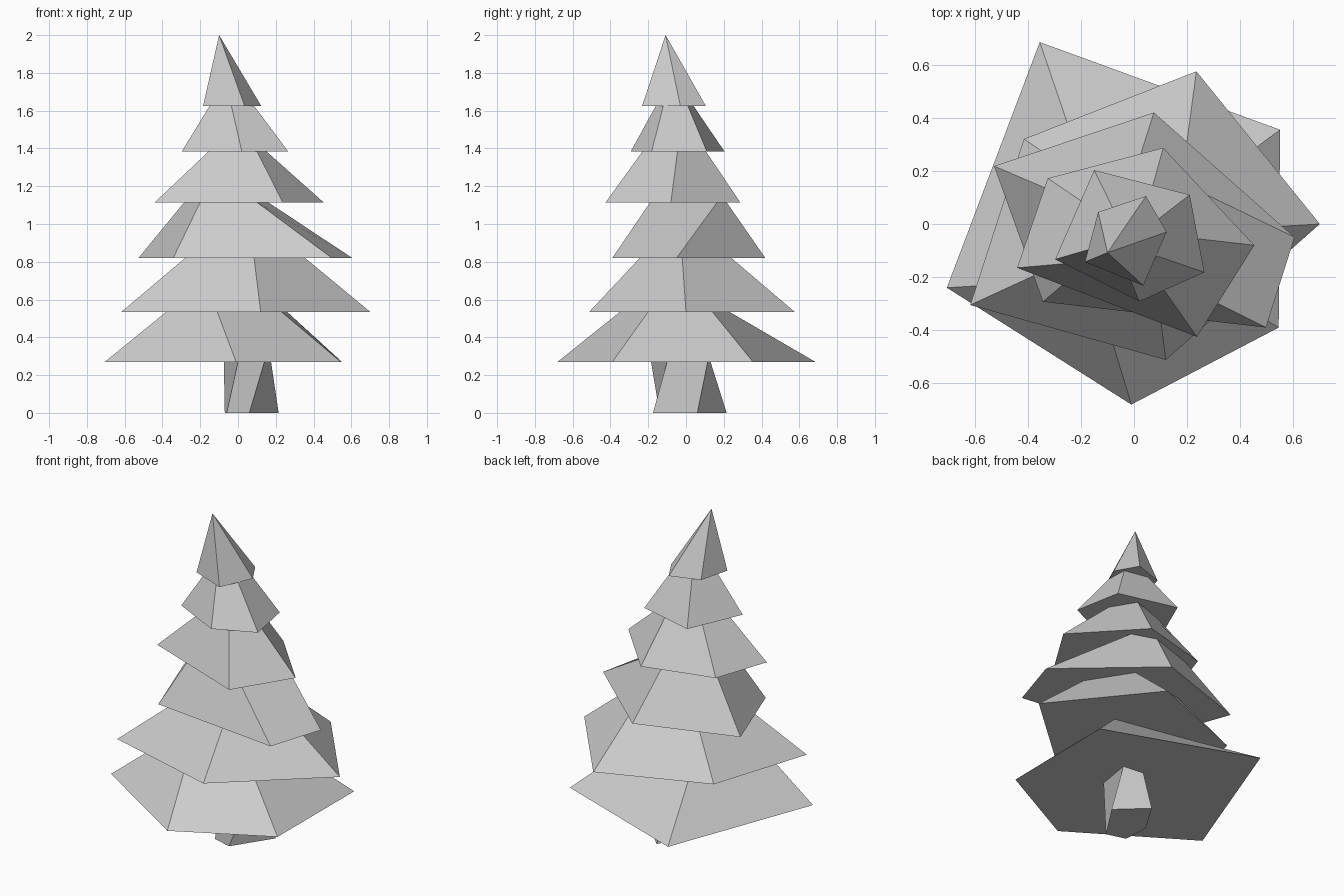
import bpy, bmesh


def loft(name, z0, bottom, z1, top):
    """Flat-shaded solid between two pentagonal rings, or up to a single point."""
    bm = bmesh.new()
    low = [bm.verts.new((x, y, z0)) for x, y in bottom]
    high = [bm.verts.new((x, y, z1)) for x, y in top]
    n = len(low)
    bm.faces.new(low)
    if len(high) > 1:
        bm.faces.new(high)
    for i in range(n):
        j = (i + 1) % n
        if len(high) == 1:
            bm.faces.new((low[i], low[j], high[0]))
        else:
            bm.faces.new((low[i], low[j], high[j], high[i]))
    bmesh.ops.recalc_face_normals(bm, faces=bm.faces)
    mesh = bpy.data.meshes.new(name)
    bm.to_mesh(mesh)
    bm.free()
    obj = bpy.data.objects.new(name, mesh)
    bpy.context.collection.objects.link(obj)
    return obj


# Trunk: irregular five-sided stump
loft("trunk",
     0.0, [(-.06, -.14), (.06, -.175), (.215, .06), (.05, .215), (-.07, .02)],
     0.27, [(0, -.185), (.14, -.10), (.175, .115), (.04, .13), (-.075, -.03)])

# Branch tiers, lowest to highest: wide skirt narrowing to the next tier
loft("branches_1",
     0.27, [(-.355, .685), (-.705, -.24), (-.01, -.68), (.545, -.39), (.55, .355)],
     0.535, [(-.20, .23), (-.38, -.22), (-.11, -.35), (.23, -.20), (.26, .14)])
loft("branches_2",
     0.535, [(.235, .575), (.70, 0), (.12, -.512), (-.617, -.305), (-.415, .32)],
     0.82, [(.19, .24), (.355, -.02), (.085, -.245), (-.28, -.15), (-.19, .17)])
loft("branches_3",
     0.82, [(.075, .42), (.605, -.05), (.497, -.39), (-.343, -.293), (-.527, .218)],
     1.115, [(.01, .215), (.16, .165), (.10, -.19), (-.20, -.17), (-.285, .115)])
loft("branches_4",
     1.115, [(.11, .287), (.453, -.08), (.237, -.425), (-.44, -.165), (-.325, .172)],
     1.385, [(.06, .105), (.15, -.045), (.10, -.23), (-.155, -.14), (-.13, .04)])
loft("branches_5",
     1.385, [(-.15, .203), (.21, .11), (.265, -.182), (.02, -.292), (-.297, -.133)],
     1.625, [(-.07, .04), (.08, .01), (.085, -.12), (-.035, -.16), (-.15, -.09)])

# Pointed tip
loft("treetop",
     1.625, [(.045, .105), (.123, -.03), (.035, -.232), (-.185, -.143), (-.135, .045)],
     2.0, [(-.10, -.108)])
